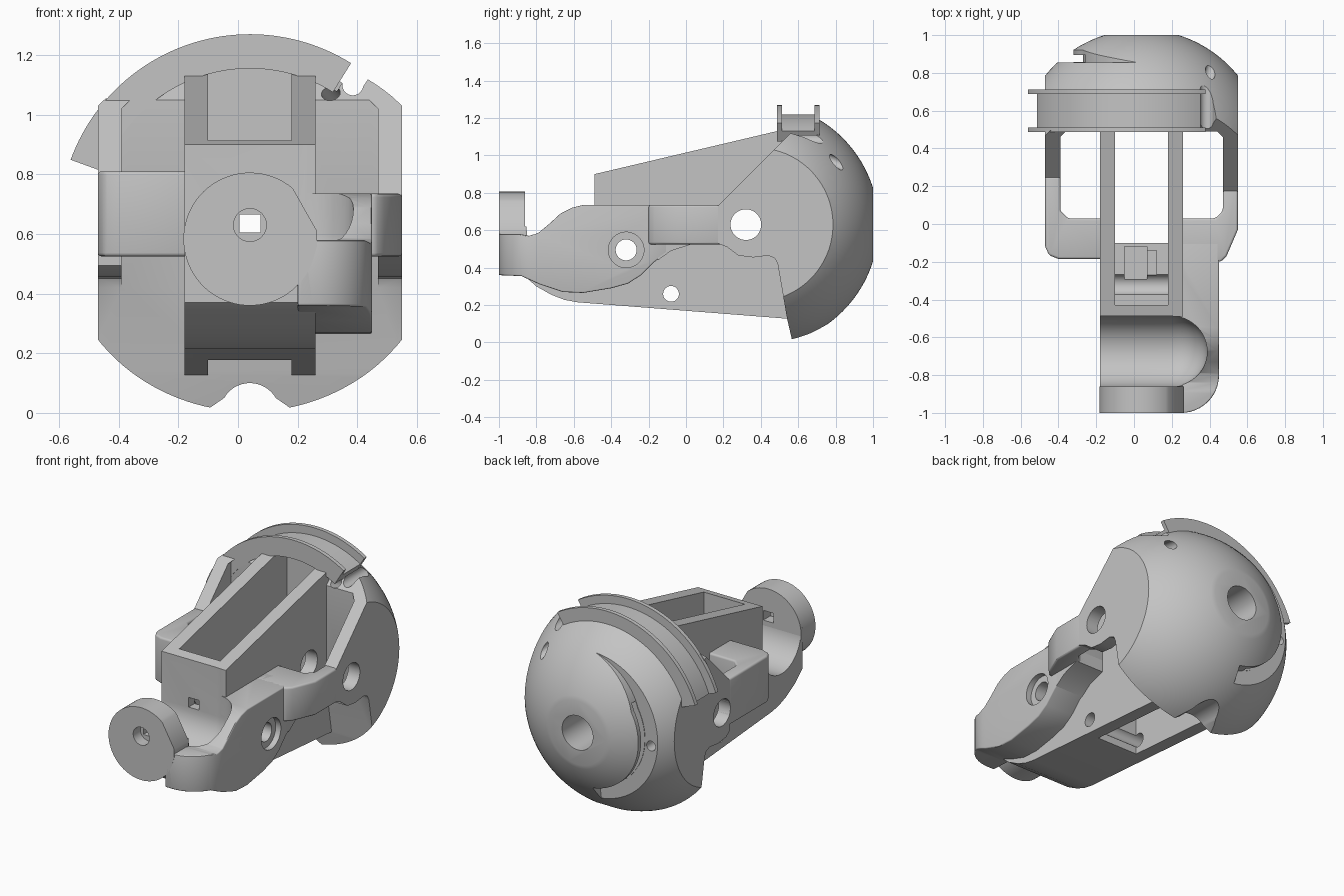
import bpy, bmesh, math
from mathutils import Vector

cube = bpy.data.objects.get("Cube")
if cube:
    bpy.data.objects.remove(cube, do_unlink=True)

grey = bpy.data.materials.new("plain grey")
grey.use_nodes = True
colour = (0.55, 0.55, 0.55, 1)
grey.diffuse_color = colour
grey.node_tree.nodes["Principled BSDF"].inputs["Base Color"].default_value = colour

CX, CY, CZ, R = 0.04, 0.375, 0.63, 0.655   # dome centre and radius


def finish(name, bm):
    bmesh.ops.recalc_face_normals(bm, faces=bm.faces)
    mesh = bpy.data.meshes.new(name)
    bm.to_mesh(mesh)
    bm.free()
    obj = bpy.data.objects.new(name, mesh)
    mesh.materials.append(grey)
    bpy.context.collection.objects.link(obj)
    return obj


def prism(name, pts, axis, a, b):
    """Extrude a 2D outline along an axis from a to b."""
    place = {"x": lambda p, t: (t, p[0], p[1]),
             "y": lambda p, t: (p[0], t, p[1]),
             "z": lambda p, t: (p[0], p[1], t)}[axis]
    bm = bmesh.new()
    start = [bm.verts.new(place(p, a)) for p in pts]
    end = [bm.verts.new(place(p, b)) for p in pts]
    bm.faces.new(start)
    bm.faces.new(end[::-1])
    for i in range(len(pts)):
        bm.faces.new((start[i], start[i - 1], end[i - 1], end[i]))
    return finish(name, bm)


def box(name, x, y, z):
    return prism(name, [(x[0], y[0]), (x[1], y[0]), (x[1], y[1]), (x[0], y[1])], "z", *z)


def rod(name, p, q, r):
    p, q = Vector(p), Vector(q)
    bm = bmesh.new()
    bmesh.ops.create_cone(bm, cap_ends=True, segments=48, radius1=r, radius2=r, depth=(q - p).length)
    bm.transform((q - p).to_track_quat("Z", "Y").to_matrix().to_4x4())
    bmesh.ops.translate(bm, vec=(p + q) / 2, verts=bm.verts)
    return finish(name, bm)


def ball(name, centre, r):
    bm = bmesh.new()
    bmesh.ops.create_uvsphere(bm, u_segments=128, v_segments=64, radius=r)
    bm.transform(Vector((0, 1, 0)).to_track_quat("Z", "Y").to_matrix().to_4x4())
    bmesh.ops.translate(bm, vec=centre, verts=bm.verts)
    return finish(name, bm)


def ball_hull(name, centres, r):
    """Convex hull around equal balls."""
    bm = bmesh.new()
    for c in centres:
        made = bmesh.ops.create_uvsphere(bm, u_segments=48, v_segments=24, radius=r)
        bmesh.ops.translate(bm, vec=c, verts=made["verts"])
    bmesh.ops.delete(bm, geom=bm.faces[:] + bm.edges[:], context="EDGES_FACES")
    bmesh.ops.convex_hull(bm, input=bm.verts[:])
    bmesh.ops.delete(bm, geom=[v for v in bm.verts if not v.link_faces], context="VERTS")
    return finish(name, bm)


def arc(cx, cy, r, a, b, n=12):
    steps = [math.radians(a + (b - a) * i / n) for i in range(n + 1)]
    return [(cx + r * math.cos(t), cy + r * math.sin(t)) for t in steps]


def sector(name, r1, r2, a, b, y1, y2):
    """Ring segment around the dome axis."""
    return prism(name, arc(CX, CZ, r1, a, b, 48) + arc(CX, CZ, r2, b, a, 48), "y", y1, y2)


def apply(obj, mod):
    bpy.context.view_layer.objects.active = obj
    bpy.ops.object.modifier_apply(modifier=mod.name)


def combine(obj, other, op="DIFFERENCE", keep=False):
    mod = obj.modifiers.new("bool", "BOOLEAN")
    mod.operation, mod.solver, mod.object = op, "EXACT", other
    apply(obj, mod)
    if not keep:
        bpy.data.objects.remove(other, do_unlink=True)


def soften(obj, width):
    mod = obj.modifiers.new("bevel", "BEVEL")
    mod.width, mod.segments, mod.limit_method = width, 3, "ANGLE"
    mod.angle_limit = math.radians(40)
    apply(obj, mod)


# Rear dome with flat cheeks that reach forward
rear_dome = ball("rear_dome", (CX, CY, CZ), R)
cheeks = prism("cheek_limit", [(0.17, 0.73), (0.67, 1.23), (0.67, 1.4), (1, 1.4), (1, -0.1), (0.58, -0.1),
                               (0.57, 0), (0.54, 0.13), (0.49, 0.42), (0.475, 0.45), (0.44, 0.465),
                               (0.36, 0.455), (0.28, 0.465), (0.22, 0.51), (0.17, 0.53)], "x", -0.47, 0.55)
combine(rear_dome, cheeks, "INTERSECT")
# Left cheek starts further back than the right one
combine(rear_dome, box("left_front_cut", (-0.6, 0), (0, 0.242), (0.3, 1)))
combine(rear_dome, prism("bay_cut", [(-0.39, -0.1), (0.47, -0.1), (0.47, 1.02), (0.44, 1.05), (0.44, 1.5),
                                     (-0.36, 1.5), (-0.36, 1.05), (-0.39, 1.02)], "y", 0, 0.49))
combine(rear_dome, box("slot_cut", (-0.1, 0.18), (0.4, 0.62), (0.2, 1.4)))
combine(rear_dome, sector("rail_seat", 0.535, 0.9, 57, 161, 0.494, 0.7))
combine(rear_dome, rod("axle_cut", (CX, 0.5, CZ), (CX, 1.2, CZ), 0.105))
notch = arc(CX, 0, 0.1, 150, 30, 16)
combine(rear_dome, prism("notch_cut", [(-0.13, -0.1), (-0.12, 0), (-0.09, 0.02)] + notch
                         + [(0.17, 0.02), (0.2, 0), (0.21, -0.1)], "y", 0.3, 1.1))
# Tapering crescent ledge with an undercut lip, and a small screw hole
inner_edge = [arc(CX, CZ, 0.36 + 0.09 * max(0, (150 - a) / 60), a, a, 1)[0] for a in range(90, 263, 4)]
combine(rear_dome, prism("crescent_cut", inner_edge + arc(CX, CZ, 0.6, 262, 90, 48), "y", 0.855, 1.1))
combine(rear_dome, sector("undercut", 0.31, 0.37, 140, 250, 0.858, 0.895))
combine(rear_dome, rod("screw_cut", (-0.36, 0.7, 0.6), (-0.36, 1, 0.6), 0.03))
# Cable hole and open notch beside the rail
combine(rear_dome, rod("cable_cut", (0.27, 0.38, 1.12), (0.44, 0.92, 0.92), 0.03))
combine(rear_dome, rod("hook_cut", (0.385, 0.4, 1.1), (0.385, 0.78, 1.1), 0.035))
combine(rear_dome, prism("hook_mouth", [(0.36, 1.12), (0.41, 1.08), (0.47, 1.17), (0.4, 1.22)], "y", 0.4, 0.78))

# Curved rail with two flanges
top_rail = sector("top_rail", 0.53, 0.59, 58, 160, 0.49, 0.71)
for y in (0.487, 0.688):
    combine(top_rail, sector("flange", 0.525, 0.64, 58, 160, y, y + 0.025), "UNION")

# Central box with sloping top, curved belly and a stepped open well
core_box = prism("core_box", [(-0.88, 0.37), (-0.8, 0.3), (-0.72, 0.255), (-0.65, 0.228), (-0.58, 0.215),
                              (0.57, 0.125), (0.55, 1.145), (-0.49, 0.9), (-0.49, 0.62), (-0.88, 0.62)],
                 "x", -0.18, 0.26)
combine(core_box, prism("well_cut", [(-0.43, 1.5), (-0.43, 0.48), (-0.1, 0.48), (-0.1, -0.1),
                                     (0.7, -0.1), (0.7, 1.5)], "x", -0.1, 0.18))
combine(core_box, box("nut_cut", (-0.05, 0.07), (-0.29, -0.12), (0.42, 0.6)))
combine(core_box, box("nut_side_cut", (0.06, 0.12), (-0.27, -0.14), (0.44, 0.58)))

# Front disc with a slanted upper corner
disc_outline = arc(CX, 0.583, 0.223, 50, 345, 60) + [(0.265, 0.56), (0.265, 0.61)]
front_disc = prism("front_disc", disc_outline, "y", -1, -0.86)
combine(front_disc, rod("counterbore", (CX, -1.1, CZ), (CX, -0.93, CZ), 0.055))

# Side arm joining the disc to the right cheek
side_arm = prism("side_arm", [(-1, 0.58), (-0.89, 0.58), (-0.84, 0.57), (-0.79, 0.585), (-0.73, 0.635),
                              (-0.67, 0.69), (-0.61, 0.72), (-0.55, 0.735), (-0.1, 0.735), (-0.1, 0.48),
                              (-0.17, 0.43), (-0.24, 0.36), (-0.31, 0.315), (-0.4, 0.29), (-0.55, 0.265),
                              (-0.66, 0.27), (-0.78, 0.31), (-0.88, 0.355), (-1, 0.36)], "x", 0.2, 0.55)
plan = [(0.2, -1)] + arc(0.25, -0.8, 0.2, -90, 0) + [(0.45, 0.1), (0.2, 0.1)]
combine(side_arm, prism("arm_plan", plan, "z", 0, 1), "INTERSECT")
soften(side_arm, 0.022)

# Shoulders on both sides
right_shoulder = prism("right_shoulder", [(0.2, -0.2), (0.46, -0.2), (0.49, -0.17), (0.55, -0.03), (0.55, 0.22),
                                          (0.47, 0.22), (0.47, 0.07), (0.43, 0.03), (0.2, 0.03)], "z", 0.525, 0.735)
left_shoulder = prism("left_shoulder", [(-0.14, -0.185), (-0.4, -0.185), (-0.45, -0.165), (-0.47, -0.12),
                                        (-0.47, 0.25), (-0.39, 0.25), (-0.39, 0.07), (-0.35, 0.03),
                                        (-0.14, 0.03)], "z", 0.525, 0.81)
for shoulder in (right_shoulder, left_shoulder):
    soften(shoulder, 0.012)
arm_web = prism("arm_web", [(-0.15, 0.6), (-0.15, 0.44), (-0.08, 0.49), (0.03, 0.525), (0.03, 0.6)], "x", 0.2, 0.45)

# Rounded trough, side-to-side bores and the key hole along the middle
parts = [rear_dome, top_rail, core_box, front_disc, side_arm, right_shoulder, left_shoulder, arm_web]
trough = ball_hull("trough", [(x, -0.675, z) for x in (-0.5, 0.2) for z in (0.6, 1.4)], 0.187)
bores = [(trough, (core_box, side_arm)),
         (rod("pivot_bore", (-1, 0.32, CZ), (1, 0.32, CZ), 0.082), (rear_dome, core_box, right_shoulder, left_shoulder)),
         (rod("arm_bore", (-1, -0.32, 0.495), (1, -0.32, 0.495), 0.056), (core_box, side_arm)),
         (rod("arm_sink", (0.415, -0.32, 0.495), (0.6, -0.32, 0.495), 0.095), (side_arm,)),
         (rod("belly_bore", (-1, -0.08, 0.26), (1, -0.08, 0.26), 0.042), (core_box,)),
         (box("key_hole", (0.005, 0.075), (-1.1, -0.4), (0.605, 0.665)), (front_disc, core_box))]
for cutter, targets in bores:
    for part in targets:
        combine(part, cutter, keep=True)
    bpy.data.objects.remove(cutter, do_unlink=True)

# Smooth curved faces and keep hard edges
bpy.ops.object.select_all(action="DESELECT")
for part in parts:
    part.select_set(True)
bpy.context.view_layer.objects.active = rear_dome
bpy.ops.object.shade_smooth_by_angle(angle=math.radians(30))
